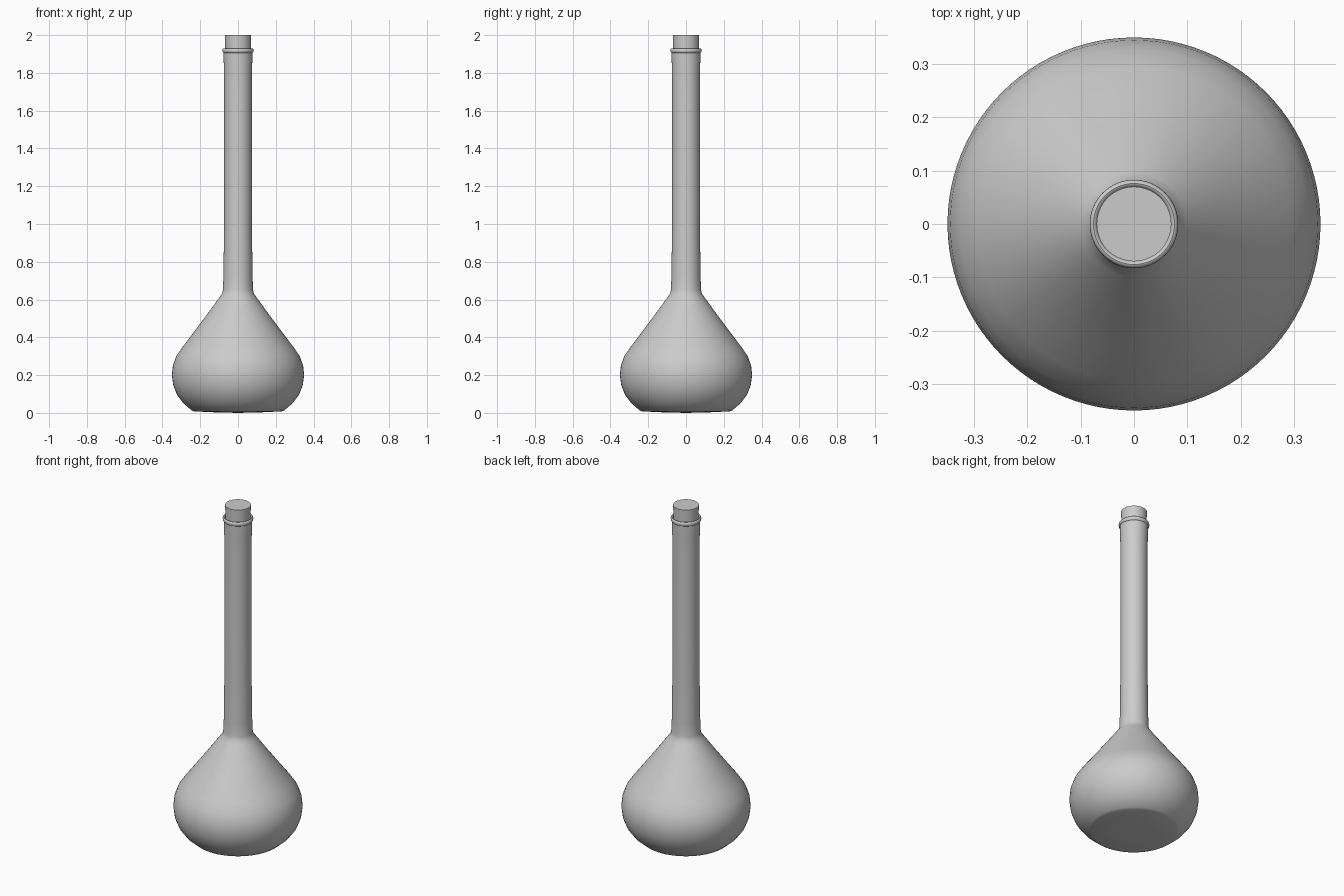
import bpy, bmesh, math

cube = bpy.data.objects.get("Cube")
if cube:
    bpy.data.objects.remove(cube, do_unlink=True)

SEGMENTS = 96

grey = bpy.data.materials.new("plain_grey")
grey.use_nodes = True
grey.diffuse_color = (0.6, 0.6, 0.6, 1)
grey.node_tree.nodes["Principled BSDF"].inputs["Base Color"].default_value = (0.6, 0.6, 0.6, 1)


def lathe(name, profile):
    """Spin a (radius, height) profile around z into a closed solid."""
    bm = bmesh.new()
    verts = [bm.verts.new((r, 0, z)) for r, z in profile]
    edges = [bm.edges.new(pair) for pair in zip(verts, verts[1:])]
    bmesh.ops.spin(bm, geom=verts + edges, cent=(0, 0, 0), axis=(0, 0, 1),
                   angle=math.tau, steps=SEGMENTS, use_merge=False)
    bmesh.ops.remove_doubles(bm, verts=bm.verts, dist=0.0001)
    bmesh.ops.recalc_face_normals(bm, faces=bm.faces)
    mesh = bpy.data.meshes.new(name)
    bm.to_mesh(mesh)
    bm.free()
    mesh.materials.append(grey)
    obj = bpy.data.objects.new(name, mesh)
    bpy.context.collection.objects.link(obj)
    bpy.ops.object.select_all(action="DESELECT")
    obj.select_set(True)
    bpy.context.view_layer.objects.active = obj
    bpy.ops.object.shade_smooth_by_angle(angle=math.radians(35))
    return obj


# Flask: shallow base, round belly, conical shoulder and long neck
belly = [(0, 0), (0.12, 0.003), (0.23, 0.008), (0.245, 0.013), (0.29, 0.052),
         (0.323, 0.096), (0.343, 0.147), (0.35, 0.2), (0.345, 0.25), (0.327, 0.3)]
shoulder = [(0.295, 0.347), (0.247, 0.41), (0.17, 0.513), (0.098, 0.612), (0.084, 0.632)]
neck = [(0.08, 0.65), (0.077, 0.72), (0.075, 0.89), (0.073, 1.0), (0.073, 1.75),
        (0.075, 1.84), (0.077, 1.9), (0.077, 1.92), (0, 1.92)]
lathe("flask_body", belly + shoulder + neck)

# Rounded lip around the mouth
lip = [(0.076 + 0.007 * math.cos(a), 1.918 + 0.012 * math.sin(a))
       for a in (math.tau * i / 16 for i in range(17))]
lathe("neck_lip", lip)

# Stopper rising out of the mouth
lathe("stopper", [(0, 1.9), (0.067, 1.9), (0.07, 2.0), (0, 2.0)])
